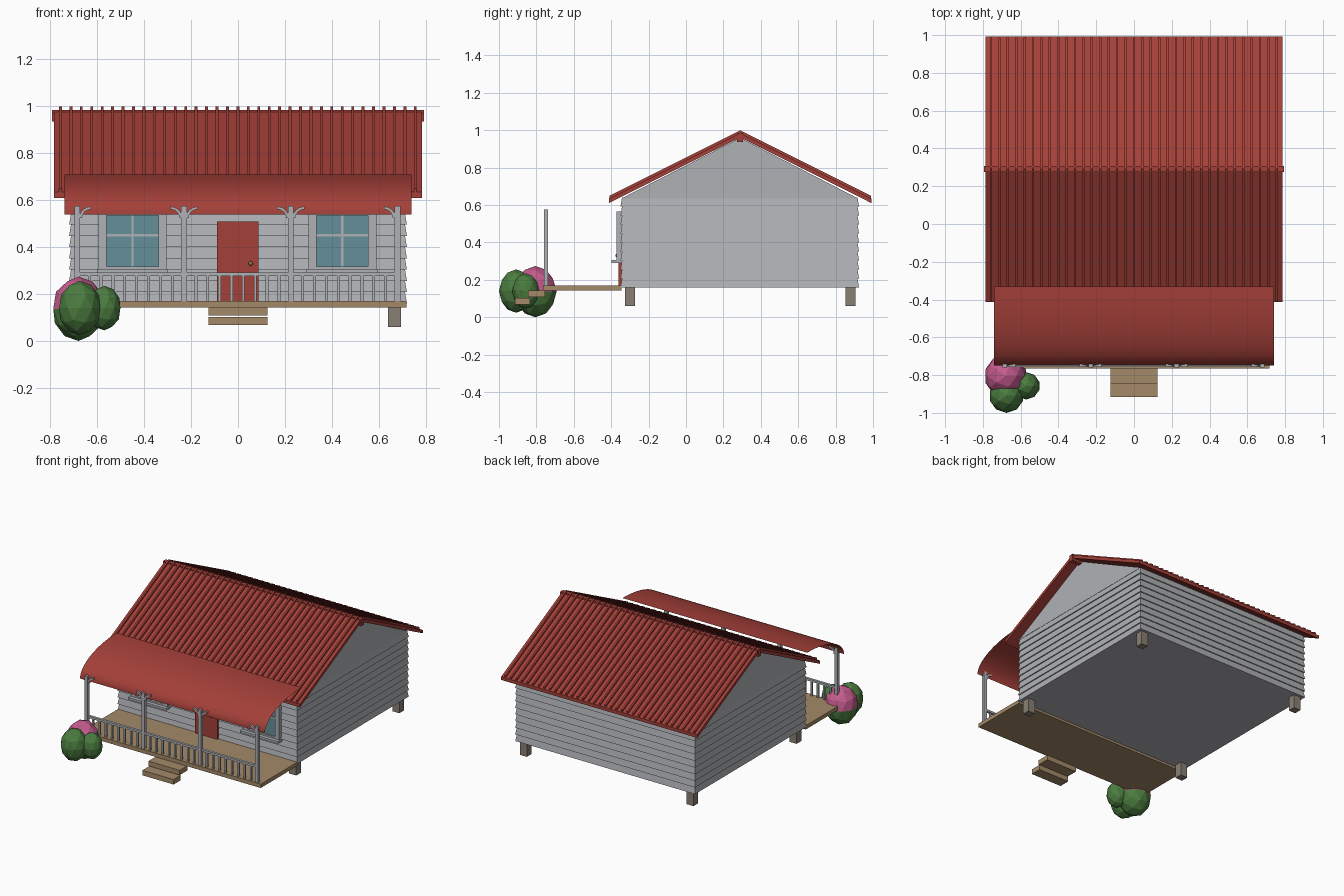
import bpy, bmesh, math
from mathutils import Matrix

if "Cube" in bpy.data.objects:
    bpy.data.objects.remove(bpy.data.objects["Cube"])


def mat(name, r, g, b):
    m = bpy.data.materials.new(name)
    m.diffuse_color = (r, g, b, 1)
    m.use_nodes = True
    m.node_tree.nodes["Principled BSDF"].inputs["Base Color"].default_value = m.diffuse_color
    return m


GREY = mat("siding grey", 0.43, 0.44, 0.46)
RED = mat("barn red", 0.37, 0.05, 0.04)
WOOD = mat("deck wood", 0.37, 0.255, 0.14)
STONE = mat("pier stone", 0.25, 0.215, 0.175)
GLASS = mat("window glass", 0.13, 0.28, 0.32)
GREEN = mat("leaf green", 0.07, 0.20, 0.05)
PINK = mat("blossom pink", 0.55, 0.105, 0.27)
BRASS = mat("knob brass", 0.30, 0.20, 0.06)


def finish(name, bm, *mats, normals=True):
    if normals:
        bmesh.ops.recalc_face_normals(bm, faces=bm.faces[:])
    me = bpy.data.meshes.new(name)
    bm.to_mesh(me)
    bm.free()
    for m in mats:
        me.materials.append(m)
    ob = bpy.data.objects.new(name, me)
    bpy.context.collection.objects.link(ob)
    return ob


def add_box(bm, x0, x1, y0, y1, z0, z1):
    m = (Matrix.Translation(((x0 + x1) / 2, (y0 + y1) / 2, (z0 + z1) / 2))
         @ Matrix.Diagonal((x1 - x0, y1 - y0, z1 - z0, 1)))
    bmesh.ops.create_cube(bm, size=1, matrix=m)


def add_prism(bm, pts, axis, a, b):
    """Extrude a 2D outline along x (points are y,z) or y (points are x,z)."""
    place = (lambda p, t: (t, p[0], p[1])) if axis == "x" else (lambda p, t: (p[0], t, p[1]))
    va = [bm.verts.new(place(p, a)) for p in pts]
    vb = [bm.verts.new(place(p, b)) for p in pts]
    bm.faces.new(va)
    bm.faces.new(vb[::-1])
    n = len(pts)
    for i in range(n):
        bm.faces.new((va[i], va[(i + 1) % n], vb[(i + 1) % n], vb[i]))


def boxes(name, m, *specs):
    bm = bmesh.new()
    for s in specs:
        add_box(bm, *s)
    return finish(name, bm, m)


# House body: lapped siding rows, each wider at its lower edge
Y0, Y1, YC = -0.35, 0.925, 0.29
bm = bmesh.new()
rows, zb, zt = 10, 0.16, 0.64
prev = None
for i in range(rows):
    for z, o in ((zb + (zt - zb) * i / rows, 0), (zb + (zt - zb) * (i + 1) / rows, 0.008)):
        x = 0.72 - o
        ring = [bm.verts.new(c) for c in ((-x, Y0 + o, z), (x, Y0 + o, z), (x, Y1 - o, z), (-x, Y1 - o, z))]
        if prev:
            for k in range(4):
                bm.faces.new((prev[k], prev[(k + 1) % 4], ring[(k + 1) % 4], ring[k]))
        else:
            bm.faces.new(ring[::-1])
        prev = ring
bm.faces.new(prev)
finish("siding_walls", bm, GREY)

# Gable triangles
bm = bmesh.new()
add_prism(bm, [(Y0 + 0.005, 0.635), (Y1 - 0.005, 0.635), (YC, 0.96)], "x", -0.715, 0.715)
finish("gable", bm, GREY)

# Roof panels, standing ribs and ridge beam
TOP, SLOPE, RUN = 0.985, 0.5, 0.702
for side, label in ((-1, "front"), (1, "back")):
    def strip(lo, hi, run):
        return [(YC, TOP + hi), (YC + side * run, TOP + hi - SLOPE * run),
                (YC + side * run, TOP + lo - SLOPE * run), (YC, TOP + lo)]
    bm = bmesh.new()
    add_prism(bm, strip(-0.024, 0, RUN), "x", -0.785, 0.785)
    finish(label + "_roof_panel", bm, RED)
    bm = bmesh.new()
    for i in range(35):
        x = -0.757 + i * 0.0445
        add_prism(bm, strip(-0.005, 0.014, RUN - 0.004), "x", x - 0.006, x + 0.006)
    finish(label + "_roof_ribs", bm, RED)
boxes("ridge_beam", RED, (-0.793, 0.793, YC - 0.016, YC + 0.016, 0.936, 0.985))

# Curved porch awning, a single sheet
bm = bmesh.new()
prev = None
N = 20
for i in range(N + 1):
    a = math.pi / 2 * i / N
    y, z = -0.33 - 0.42 * math.sin(a), 0.54 + 0.17 * math.cos(a)
    cur = [bm.verts.new((-0.74, y, z)), bm.verts.new((0.74, y, z))]
    if prev:
        bm.faces.new((prev[0], cur[0], cur[1], prev[1])).smooth = True
    prev = cur
finish("porch_awning", bm, RED, normals=False)

# Deck, steps and piers
boxes("deck", WOOD, (-0.718, 0.718, -0.765, -0.345, 0.143, 0.171))
boxes("steps", WOOD, (-0.125, 0.125, -0.845, -0.755, 0.108, 0.143),
      (-0.125, 0.125, -0.915, -0.835, 0.067, 0.103))
boxes("piers", STONE, *[(s * 0.667 - 0.028, s * 0.667 + 0.028, y - 0.027, y + 0.027, 0.06, 0.165)
                        for s in (-1, 1) for y in (-0.30, 0.88)])

# Porch posts with curved brackets
PY = -0.748
post_x = [-0.685, -0.23, 0.225, 0.68]
boxes("porch_posts", GREY, *[(x - 0.012, x + 0.012, PY - 0.011, PY + 0.011, 0.17, 0.575) for x in post_x])
bm = bmesh.new()
for i, x in enumerate(post_x):
    for s in (-1, 1):
        if (i == 0 and s < 0) or (i == 3 and s > 0):
            continue
        arc = [math.pi / 2 * k / 6 for k in range(7)]
        outer = [(x + s * (0.058 - 0.05 * math.cos(a)), 0.525 + 0.048 * math.sin(a)) for a in arc]
        inner = [(x + s * (0.058 - 0.038 * math.cos(a)), 0.525 + 0.036 * math.sin(a)) for a in arc]
        add_prism(bm, outer + inner[::-1], "y", PY - 0.008, PY + 0.008)
finish("post_brackets", bm, GREY)

# Railing
rail = [(post_x[0], post_x[3], PY - 0.009, PY + 0.009, 0.276, 0.291)]
for a, b in zip(post_x, post_x[1:]):
    for k in range(1, 9):
        x = a + (b - a) * k / 9
        rail.append((x - 0.006, x + 0.006, PY - 0.006, PY + 0.006, 0.17, 0.28))
boxes("porch_railing", GREY, *rail)

# Door and knob
boxes("door", RED, (-0.09, 0.087, -0.361, -0.34, 0.17, 0.51))
bm = bmesh.new()
bmesh.ops.create_uvsphere(bm, u_segments=10, v_segments=6, radius=0.01,
                          matrix=Matrix.Translation((0.054, -0.367, 0.33)))
finish("door_knob", bm, BRASS)

# Windows: glass plate, surround, muntins and sill
for cx, label in ((-0.45, "left"), (0.445, "right")):
    boxes(label + "_window_glass", GLASS, (cx - 0.112, cx + 0.112, -0.359, -0.351, 0.312, 0.54))
    boxes(label + "_window_frame", GREY,
          (cx - 0.145, cx - 0.11, -0.372, -0.34, 0.305, 0.565),
          (cx + 0.11, cx + 0.145, -0.372, -0.34, 0.305, 0.565),
          (cx - 0.11, cx + 0.11, -0.372, -0.34, 0.535, 0.565),
          (cx - 0.11, cx + 0.11, -0.372, -0.34, 0.305, 0.317),
          (cx - 0.005, cx + 0.005, -0.365, -0.35, 0.31, 0.54),
          (cx - 0.11, cx + 0.11, -0.365, -0.35, 0.446, 0.456),
          (cx - 0.152, cx + 0.152, -0.398, -0.34, 0.29, 0.306))

# Flowering bush: three low-poly lobes, the big one pink on its upper half
for label, c, r, flower in (("flower_bush", (-0.68, -0.805, 0.137), (0.113, 0.113, 0.137), True),
                            ("front_bush", (-0.675, -0.908, 0.14), (0.092, 0.092, 0.116), False),
                            ("side_bush", (-0.57, -0.857, 0.14), (0.072, 0.072, 0.095), False)):
    bm = bmesh.new()
    bmesh.ops.create_icosphere(bm, subdivisions=2, radius=1,
                               matrix=Matrix.Translation(c) @ Matrix.Diagonal((*r, 1)))
    for f in bm.faces:
        f.material_index = int(flower and f.calc_center_median().z > 0.14)
    finish(label, bm, GREEN, PINK)
